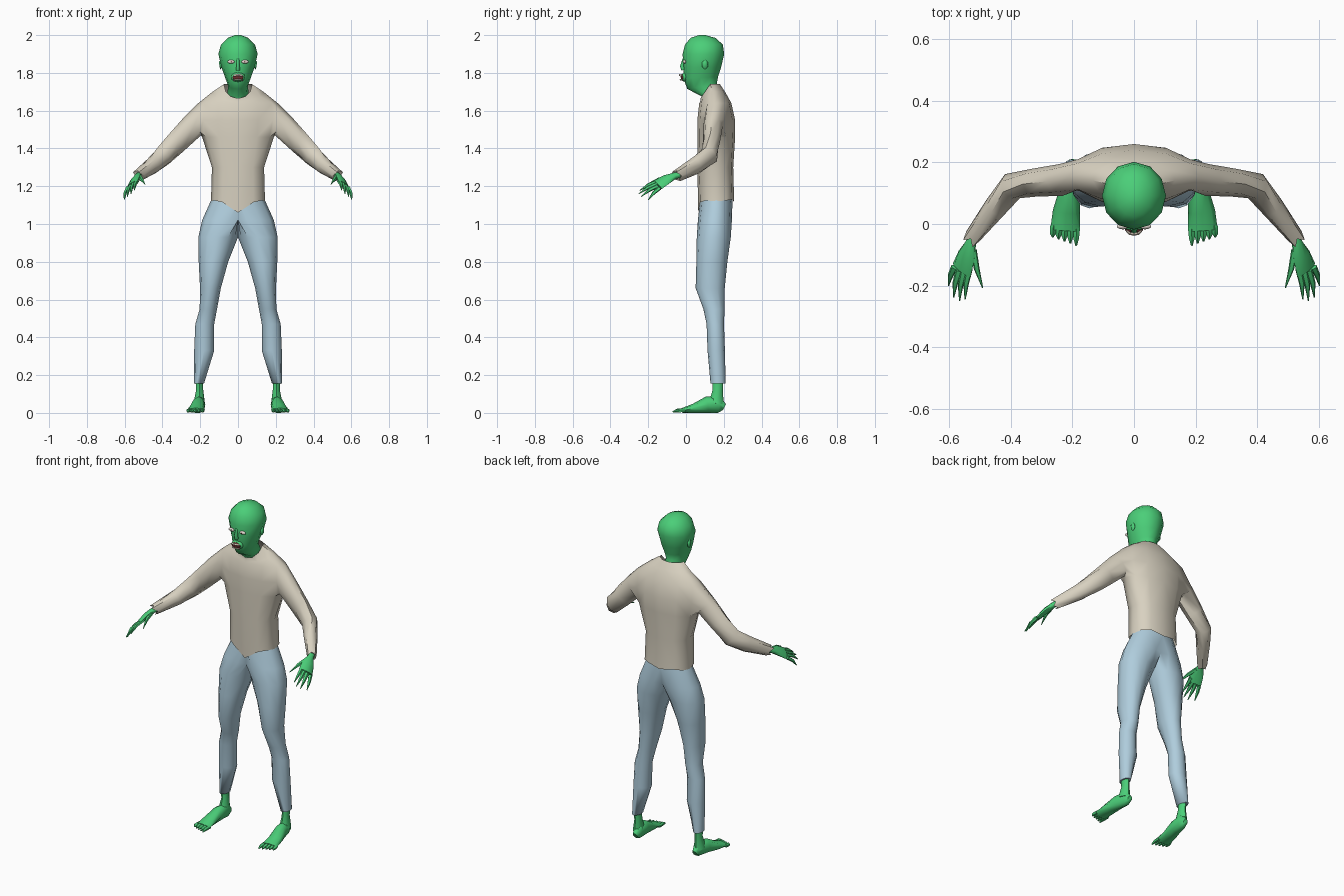
import bpy, bmesh
from math import sin, cos, pi, copysign
from mathutils import Vector

cube = bpy.data.objects.get("Cube")
if cube:
    bpy.data.objects.remove(cube, do_unlink=True)


def material(name, rgb):
    m = bpy.data.materials.new(name)
    m.use_nodes = True
    m.diffuse_color = (*rgb, 1)
    m.node_tree.nodes["Principled BSDF"].inputs["Base Color"].default_value = (*rgb, 1)
    return m


SKIN = material("green skin", (0.07, 0.62, 0.19))
SHIRT = material("cream cloth", (0.69, 0.64, 0.53))
JEANS = material("faded blue cloth", (0.43, 0.61, 0.72))
EYE = material("eye white", (0.78, 0.70, 0.64))
RED = material("dark red", (0.16, 0.03, 0.03))
TOOTH = material("bone", (0.75, 0.66, 0.55))


def finish(bm, name, mat, mirror=True, angle=55):
    """Mirror across x, weld, and turn the mesh into a smooth shaded object."""
    if mirror:
        copy = bmesh.ops.duplicate(bm, geom=bm.verts[:] + bm.edges[:] + bm.faces[:])
        for v in copy["geom"]:
            if isinstance(v, bmesh.types.BMVert):
                v.co.x *= -1
        bmesh.ops.remove_doubles(bm, verts=bm.verts[:], dist=0.0002)
    bmesh.ops.recalc_face_normals(bm, faces=bm.faces[:])
    me = bpy.data.meshes.new(name)
    bm.to_mesh(me)
    bm.free()
    me.materials.append(mat)
    ob = bpy.data.objects.new(name, me)
    bpy.context.collection.objects.link(ob)
    bpy.ops.object.select_all(action="DESELECT")
    ob.select_set(True)
    bpy.context.view_layer.objects.active = ob
    bpy.ops.object.shade_smooth_by_angle(angle=angle * pi / 180)


def loft(bm, rings, closed=True, cap=(False, False)):
    """Skin a list of point rings with quads; returns the vertex rows."""
    rows = [[bm.verts.new(p) for p in r] for r in rings]
    n = len(rows[0])
    for a, b in zip(rows, rows[1:]):
        for i in range(n if closed else n - 1):
            j = (i + 1) % n
            bm.faces.new((a[i], a[j], b[j], b[i]))
    for use, row in zip(cap, (rows[0], rows[-1])):
        if use:
            bm.faces.new(row)
    return rows


def tube(bm, pts, hint=(0, 0, 1), n=8, cap=(True, True)):
    """Elliptical tube along (x, y, z, radius along hint, radius across)."""
    c = [Vector(p[:3]) for p in pts]
    rings = []
    for k, p in enumerate(pts):
        d = (c[min(k + 1, len(c) - 1)] - c[max(k - 1, 0)]).normalized()
        u = Vector(hint)
        u = (u - d * u.dot(d)).normalized()
        w = d.cross(u)
        rings.append([c[k] + u * p[3] * cos(2 * pi * i / n) + w * p[4] * sin(2 * pi * i / n)
                      for i in range(n)])
    return loft(bm, rings, cap=cap)


def blob(bm, centre, size, sub=2):
    for v in bmesh.ops.create_icosphere(bm, subdivisions=sub, radius=1)["verts"]:
        v.co = Vector(centre) + Vector(a * b for a, b in zip(v.co, size))


def soft(t, e):
    return copysign(abs(t) ** e, t)


# Shirt: half torso from hem to collar (z, centre y, half width, half depth, boxiness)
bm = bmesh.new()
torso = [(1.12, .16, .143, .095, .8), (1.3, .155, .138, .095, .8), (1.46, .16, .19, .1, .9),
         (1.55, .16, .212, .1, 1), (1.64, .155, .21, .085, 1), (1.7, .142, .135, .065, 1),
         (1.74, .128, .075, .052, 1)]
ang = [-pi / 2 + i * pi / 6 for i in range(7)]
rows = loft(bm, [[(rx * soft(max(cos(a), 0), e) if abs(cos(a)) > .01 else 0,
                   cy + ry * soft(sin(a), e), z) for a in ang]
                 for z, cy, rx, ry, e in torso], closed=False)
# ragged hem and scooped collar
for v, z in zip(rows[0], (1.06, 1.115, 1.125, 1.12, 1.125, 1.13, 1.115)):
    v.co.z = z
for row, dip in ((rows[-1], .075), (rows[-2], .05)):
    for v, a in zip(row, ang):
        v.co.z -= dip * max(0, -sin(a))
# cut the armhole and bridge the sleeve to it
hole = {v for r in rows[2:5] for v in r[2:5]}
bmesh.ops.delete(bm, geom=[f for f in bm.faces if all(v in hole for v in f.verts)], context="FACES")
rim = [e for e in bm.edges if e.is_boundary and all(v in hole for v in e.verts)]
sleeve = tube(bm, [(.238, .143, 1.52, .066, .052), (.32, .135, 1.437, .06, .046),
                   (.395, .123, 1.362, .056, .046), (.45, .055, 1.312, .048, .038),
                   (.527, -.045, 1.255, .03, .027)], cap=(False, True))
first = set(sleeve[0])
bmesh.ops.bridge_loops(bm, edges=rim + [e for e in bm.edges if all(v in first for v in e.verts)])
# torn cuff
for i, v in enumerate(sleeve[-1]):
    v.co += Vector((.008, -.012, 0)) * (1 if i % 2 else -.5)
finish(bm, "shirt", SHIRT)

# Trousers: one leg, flat against the middle (z, centre x, centre y, half width, half depth)
bm = bmesh.new()
leg = [(1.16, 0, .16, .13, .08), (1.12, 0, .16, .145, .086), (1.02, .045, .153, .145, .09),
       (.93, .105, .147, .105, .09), (.8, .13, .137, .078, .082), (.66, .146, .128, .055, .077),
       (.55, .157, .148, .046, .056), (.47, .176, .155, .05, .046), (.33, .179, .16, .053, .046),
       (.155, .206, .17, .026, .04)]
full = [i * pi / 6 for i in range(12)]
loft(bm, [[(max(0, cx + rx * cos(a)) if cx + rx * cos(a) > .001 else 0, cy + ry * sin(a), z)
           for a in full] for z, cx, cy, rx, ry in leg], cap=(False, True))
bmesh.ops.delete(bm, geom=[f for f in bm.faces if all(v.co.x < .0005 for v in f.verts)],
                 context="FACES")
finish(bm, "trousers", JEANS, angle=85)

# Feet: ankle, foot body and toes
bm = bmesh.new()
tube(bm, [(.206, .17, .2, .03, .02), (.203, .168, .12, .027, .019), (.205, .16, .05, .04, .03)],
     hint=(0, 1, 0))
tube(bm, [(.2, .203, .03, .018, .015), (.2, .175, .045, .045, .027), (.209, .11, .043, .043, .034),
          (.22, .04, .024, .024, .044), (.224, -.02, .013, .013, .048)])
for i in range(5):
    x = .186 + .019 * i
    reach = -.07 + .007 * i
    tube(bm, [(x, -.005, .013, .011, .011), (x + .002, (reach - .02) / 2, .012, .011, .01),
              (x + .002, reach, .005, .004, .003)], n=5)
finish(bm, "feet", SKIN)

# Hands: palm rolled outward, four clawed fingers and a thumb
bm = bmesh.new()
roll = (.6, 0, .8)
tube(bm, [(.515, -.015, 1.265, .015, .015), (.53, -.06, 1.255, .016, .019),
          (.545, -.105, 1.235, .017, .036), (.56, -.15, 1.207, .012, .042)], hint=roll)
for base, tip in (((.535, -.145, 1.227), (.549, -.245, 1.178)),
                  ((.553, -.15, 1.213), (.567, -.25, 1.16)),
                  ((.569, -.15, 1.201), (.586, -.238, 1.145)),
                  ((.584, -.14, 1.19), (.603, -.2, 1.127)),
                  ((.522, -.085, 1.25), (.492, -.208, 1.21))):
    a, b = Vector(base), Vector(tip)
    m = a.lerp(b, .5) + Vector((.004, 0, .007))
    tube(bm, [(*a, .011, .012), (*m, .009, .01), (*b, .002, .002)], hint=roll, n=5)
finish(bm, "hands", SKIN)

# Head and neck (z, centre y, half width, half depth, tilt)
bm = bmesh.new()
head = [(1.63, .13, .06, .046, .02), (1.69, .13, .057, .046, .015), (1.73, .085, .052, .078, .015),
        (1.775, .078, .068, .092, .005), (1.83, .086, .088, .1, 0), (1.9, .092, .104, .11, 0),
        (1.95, .095, .09, .1, 0), (1.985, .09, .055, .066, 0), (2.0, .085, .016, .018, 0)]
loft(bm, [[(rx * cos(a), cy + ry * sin(a), z + t * sin(a)) for a in full]
          for z, cy, rx, ry, t in head], cap=(True, True))
finish(bm, "head", SKIN, mirror=False, angle=80)

# Nose and lips
bm = bmesh.new()
tube(bm, [(0, -.01, 1.875, .008, .007), (0, -.02, 1.835, .012, .01),
          (0, -.014, 1.815, .01, .013)], hint=(0, 1, 0), n=6)
blob(bm, (0, -.006, 1.778), (.038, .018, .026))
finish(bm, "nose_and_lips", SKIN, mirror=False, angle=80)

# Ears
bm = bmesh.new()
blob(bm, (.092, .1, 1.845), (.009, .018, .028), 1)
finish(bm, "ears", SKIN, angle=80)

# Eyes and pupils
bm = bmesh.new()
blob(bm, (.037, -.008, 1.859), (.02, .009, .01))
finish(bm, "eyes", EYE)
bm = bmesh.new()
blob(bm, (.036, -.016, 1.859), (.004, .002, .004), 1)
finish(bm, "pupils", RED)

# Open mouth with a pale row of teeth above and below
bm = bmesh.new()
blob(bm, (0, -.019, 1.777), (.03, .009, .018))
finish(bm, "mouth", RED, mirror=False)
bm = bmesh.new()
for z, height, lean in ((1.789, .006, -.034), (1.764, .004, -.029)):
    tube(bm, [(0, lean, z, height, .005), (.014, lean + .003, z - .001, height, .005),
              (.025, lean + .012, z - .004, height * .6, .003)], n=6, cap=(False, True))
finish(bm, "teeth", TOOTH)
